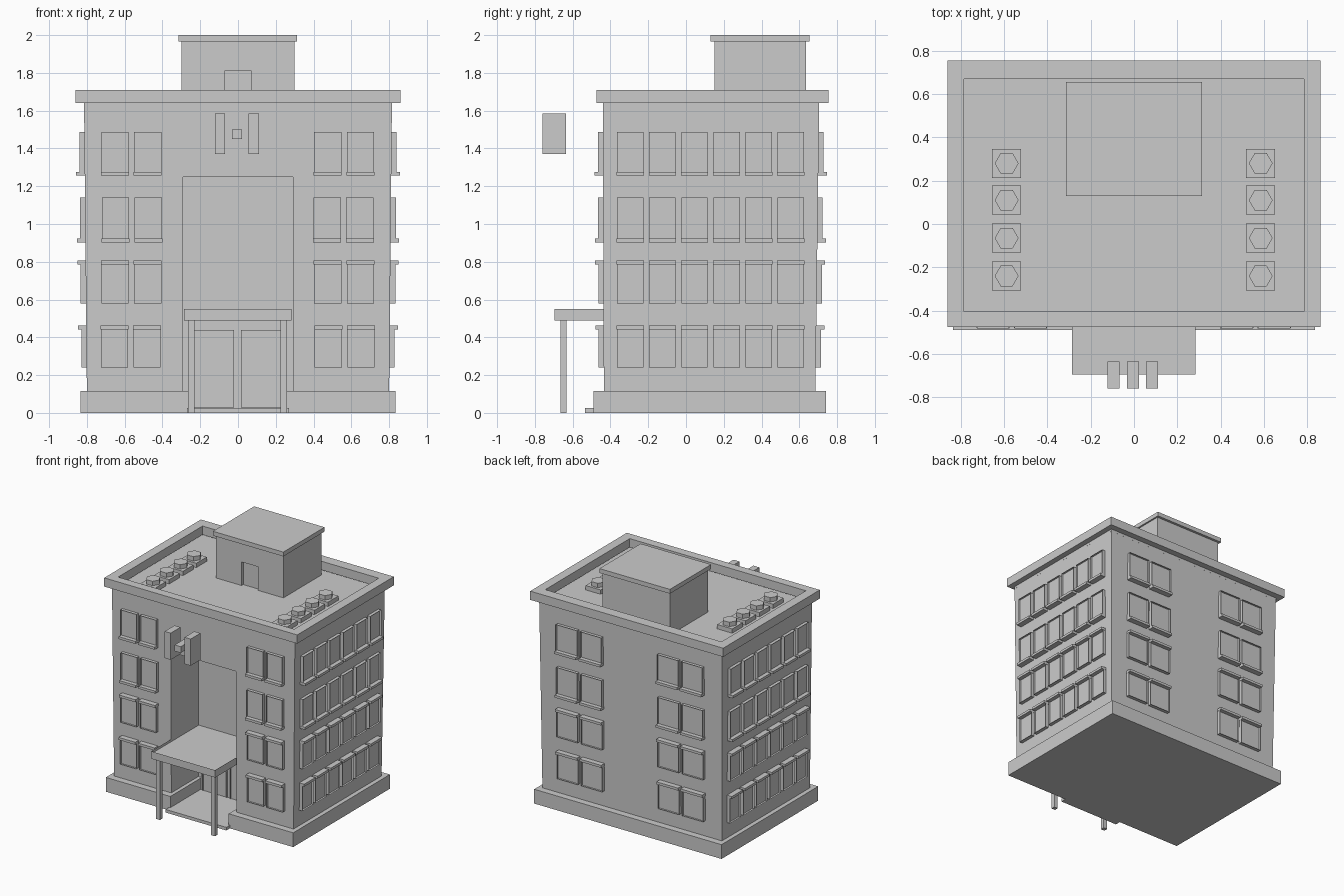
import bpy, bmesh, math
from mathutils import Matrix, Vector

if "Cube" in bpy.data.objects:
    bpy.data.objects.remove(bpy.data.objects["Cube"])


def finish(name, bm):
    bmesh.ops.recalc_face_normals(bm, faces=bm.faces)
    me = bpy.data.meshes.new(name)
    bm.to_mesh(me)
    bm.free()
    ob = bpy.data.objects.new(name, me)
    bpy.context.collection.objects.link(ob)
    return ob


def add_prism(bm, bottom, top, z0, z1):
    a = [bm.verts.new((x, y, z0)) for x, y in bottom]
    b = [bm.verts.new((x, y, z1)) for x, y in top]
    n = len(a)
    bm.faces.new(a[::-1])
    for i in range(n):
        bm.faces.new((a[i], a[(i + 1) % n], b[(i + 1) % n], b[i]))
    return bm.faces.new(b)


def rect(x0, x1, y0, y1):
    return [(x0, y0), (x1, y0), (x1, y1), (x0, y1)]


def notched(x, y0, y1, nx, ny):
    # rectangle with an opening cut into its front side
    return [(-x, y0), (-nx, y0), (-nx, ny), (nx, ny), (nx, y0), (x, y0), (x, y1), (-x, y1)]


def prism(name, bottom, z0, z1, top=None, rim=0, depth=0):
    # rim and depth sink a panel into the top face
    bm = bmesh.new()
    f = add_prism(bm, bottom, top or bottom, z0, z1)
    if rim:
        bmesh.ops.inset_region(bm, faces=[f], thickness=rim, use_even_offset=True)
        bmesh.ops.translate(bm, verts=f.verts, vec=(0, 0, -depth))
    return finish(name, bm)


def box(name, x0, x1, y0, y1, z0, z1):
    return prism(name, rect(x0, x1, y0, y1), z0, z1)


# slightly flaring walls: half width, front y, back y at a height
def wall(z):
    t = (z - 0.11) / 1.53
    return 0.80 + 0.015 * t, -0.435 - 0.005 * t, 0.685 + 0.02 * t


# plinth and main walls with the tall entrance recess
prism("plinth", notched(0.835, -0.49, 0.74, 0.26, -0.09), 0, 0.115)
prism("lower_walls", notched(*wall(0.115), 0.29, -0.09), 0.115, 1.25,
      notched(*wall(1.25), 0.29, -0.09))
h0, f0, b0 = wall(1.25)
h1, f1, b1 = wall(1.64)
prism("upper_walls_and_roof", rect(-h0, h0, f0, b0), 1.25, 1.64,
      rect(-h1, h1, f1, b1), rim=0.031, depth=0.02)

# parapet ring
for s in (-1, 1):
    xs = sorted((s * 0.785, s * 0.86))
    box("parapet_side", *xs, -0.475, 0.755, 1.64, 1.71)
box("parapet_front", -0.785, 0.785, -0.475, -0.405, 1.64, 1.71)
box("parapet_back", -0.785, 0.785, 0.67, 0.755, 1.64, 1.71)

# roof house with recessed door
prism("roof_house_lower", notched(0.30, 0.15, 0.635, 0.072, 0.17), 1.62, 1.81)
box("roof_house_upper", -0.30, 0.30, 0.15, 0.635, 1.81, 1.965)
box("roof_house_cap", -0.315, 0.313, 0.13, 0.655, 1.965, 2.0)

# roof vents
hexagon = [(0.055 * math.cos(i * math.pi / 3), 0.055 * math.sin(i * math.pi / 3)) for i in range(6)]
for x in (-0.588, 0.585):
    for y in (0.28, 0.11, -0.065, -0.24):
        bm = bmesh.new()
        add_prism(bm, *[rect(-0.067, 0.067, -0.067, 0.067)] * 2, 1.62, 1.655)
        add_prism(bm, hexagon, hexagon, 1.655, 1.69)
        finish("roof_vent", bm).location = (x, y, 0)

# entrance: step, canopy tray, posts
box("entrance_step", -0.27, 0.27, -0.535, -0.09, 0, 0.025)
prism("canopy", rect(-0.287, 0.283, -0.695, -0.085), 0.49, 0.55, rim=0.027, depth=0.02)
for x in (-0.247, 0.243):
    box("canopy_post", x - 0.017, x + 0.017, -0.665, -0.632, 0, 0.49)


# panel standing upright, facing -y before rotation
def upright(loc, angle):
    return (Matrix.Translation(Vector(loc)) @ Matrix.Rotation(angle, 4, 'Z')
            @ Matrix.Rotation(math.pi / 2, 4, 'X'))


# entrance doors
box("door_frame", -0.255, 0.255, -0.105, -0.085, 0.025, 0.49)
for x in (-0.125, 0.12):
    door = prism("door_leaf", rect(-0.105, 0.105, 0, 0.41), 0, 0.02, rim=0.014, depth=0.012)
    door.matrix_world = upright((x, -0.105, 0.028), 0)

# projecting fins above the entrance
for x in (-0.095, 0.083):
    box("facade_fin", x - 0.027, x + 0.027, -0.76, -0.635, 1.37, 1.585)
box("facade_fin_block", -0.033, 0.022, -0.76, -0.635, 1.45, 1.50)


# window: framed recessed pane with a lip on its top or bottom edge
def window(name, w, h, lip_top, matrix):
    bm = bmesh.new()
    f = add_prism(bm, *[rect(-w / 2, w / 2, -h / 2, h / 2)] * 2, -0.01, 0.027)
    bmesh.ops.inset_region(bm, faces=[f], thickness=0.017, use_even_offset=True)
    bmesh.ops.translate(bm, verts=f.verts, vec=(0, 0, -0.016))
    y0, y1 = (h / 2 - 0.018, h / 2 + 0.002) if lip_top else (-h / 2 - 0.002, -h / 2 + 0.018)
    add_prism(bm, *[rect(-w / 2 - 0.002, w / 2 + 0.002, y0, y1)] * 2, -0.01, 0.044)
    finish(name, bm).matrix_world = matrix


front_x = (-0.648, -0.475, 0.472, 0.645)
back_x = (-0.56, -0.345, 0.34, 0.557)
floors = ((0.35, 0.22), (0.691, 0.225), (1.022, 0.235), (1.372, 0.228))
for i, (z, h) in enumerate(floors):
    hx, fy, by = wall(z)
    top = i < 2
    for x in front_x:
        x += math.copysign(0.006 * (i - 2) / 2, x)
        window("front_window", 0.144, h, top, upright((x, fy, z), 0))
    for x in back_x:
        window("back_window", 0.188, h, top, upright((x, by, z), math.pi))
    for k in range(6):
        y = -0.295 + 0.17 * k
        for s in (-1, 1):
            window("side_window", 0.14, h, top, upright((s * hx, y, z), s * math.pi / 2))
